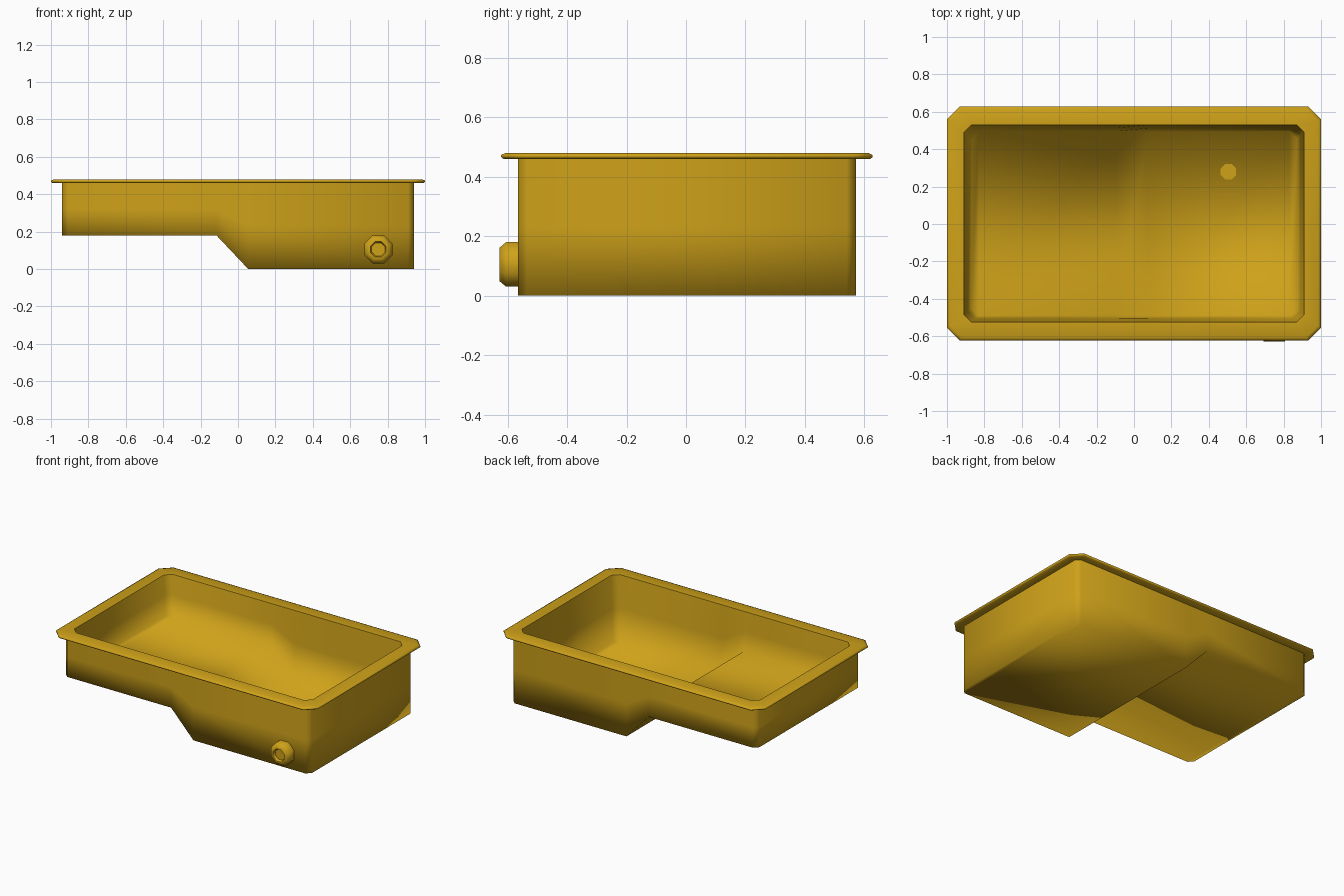
import bpy, bmesh, math

if "Cube" in bpy.data.objects:
    bpy.data.objects.remove(bpy.data.objects["Cube"])

CY = 0.003  # tub centre line in y

paint = bpy.data.materials.new("golden_yellow")
paint.diffuse_color = (0.62, 0.36, 0.01, 1)
paint.use_nodes = True
paint.node_tree.nodes["Principled BSDF"].inputs["Base Color"].default_value = paint.diffuse_color


def finish(name, bm, smooth=None):
    me = bpy.data.meshes.new(name)
    bm.to_mesh(me)
    bm.free()
    ob = bpy.data.objects.new(name, me)
    bpy.context.collection.objects.link(ob)
    me.materials.append(paint)
    bpy.ops.object.select_all(action='DESELECT')
    ob.select_set(True)
    bpy.context.view_layer.objects.active = ob
    if smooth is None:
        bpy.ops.object.shade_smooth()
    else:
        bpy.ops.object.shade_smooth_by_angle(angle=math.radians(smooth))
    return ob


def loft(bm, rings, closed):
    rows = [[bm.verts.new(p) for p in r] for r in rings]
    n = len(rows[0])
    for a, b in zip(rows, rows[1:]):
        for i in range(n if closed else n - 1):
            j = (i + 1) % n
            bm.faces.new((a[i], a[j], b[j], b[i]))
    return rows


def tub(name, xb, xt, hb, ht, chamfer, floor, top, inward):
    """Open-topped stepped trough; floor lists the two step points (x, z)."""
    (x1, z1), (x2, z2) = floor
    cols = [(-xb, -xt, chamfer, z1), (-xb + chamfer, -xt + chamfer, 0, z1),
            (x1, x1, 0, z1), (x2, x2, 0, z2),
            (xb - chamfer, xt - chamfer, 0, z2), (xb, xt, chamfer, z2)]
    rings = []
    for b, t, c, z in cols:
        half = [(t, ht - c, top), ((b + t) / 2, (hb + ht) / 2 - c, (z + top) / 2),
                (b, hb - c, z)]
        rings.append([(x, CY - y, h) for x, y, h in half] +
                     [(x, CY + y, h) for x, y, h in reversed(half)])
    bm = bmesh.new()
    rows = loft(bm, rings, False)
    for r in (rows[0], rows[-1]):
        for i in range(2):
            bm.faces.new((r[i], r[i + 1], r[4 - i], r[5 - i]))
    bmesh.ops.recalc_face_normals(bm, faces=bm.faces)
    # orient by the floor faces
    bm.normal_update()
    low = min(bm.faces, key=lambda f: f.calc_center_median().z)
    if (low.normal.z > 0) != inward:
        bmesh.ops.reverse_faces(bm, faces=bm.faces)
    return finish(name, bm)


# Outer and inner shells of the stepped basin
tub("basin_outer", 0.94, 0.94, 0.568, 0.568, 0.03, [(-0.115, 0.18), (0.055, 0)], 0.46, False)
tub("basin_inner", 0.87, 0.91, 0.492, 0.527, 0.04, [(-0.095, 0.22), (0.075, 0.04)], 0.48, True)


def plan(x, y, c, z):
    q = [(x, -y + c), (x, y - c), (x - c, y), (-x + c, y),
         (-x, y - c), (-x, -y + c), (-x + c, -y), (x - c, -y)]
    return [(a, b + CY, z) for a, b in q]


# Flanged rim with clipped corners
bm = bmesh.new()
loft(bm, [plan(0.94, 0.568, 0.03, 0.46), plan(0.992, 0.617, 0.065, 0.46),
          plan(1.0, 0.625, 0.067, 0.466), plan(1.0, 0.625, 0.067, 0.473),
          plan(0.985, 0.61, 0.064, 0.48), plan(0.91, 0.527, 0.04, 0.48)], True)
finish("rim", bm)


def lathe(name, profile, sides, place, smooth):
    """Turned part from (radius, height) points, closed at the last ring."""
    bm = bmesh.new()
    rings = []
    for r, h in profile:
        rings.append([place(r * math.cos(a), r * math.sin(a), h) for a in
                      (2 * math.pi * (i + 0.5) / sides for i in range(sides))])
    rows = loft(bm, rings, True)
    bm.faces.new(rows[-1])
    return finish(name, bm, smooth)


# Drain spout on the front, with a recessed bore
lathe("drain_spout", [(0.081, -0.01), (0.081, 0.04), (0.06, 0.063), (0.045, 0.063),
                      (0.038, 0.045)], 8,
      lambda u, v, h: (0.75 + u, -0.565 - h, 0.105 + v), 50)
# Drain plug on the deep floor
lathe("floor_drain", [(0.045, 0.0), (0.045, 0.006)], 8,
      lambda u, v, h: (0.505 + u, 0.28 + v, 0.04 + h), 30)
